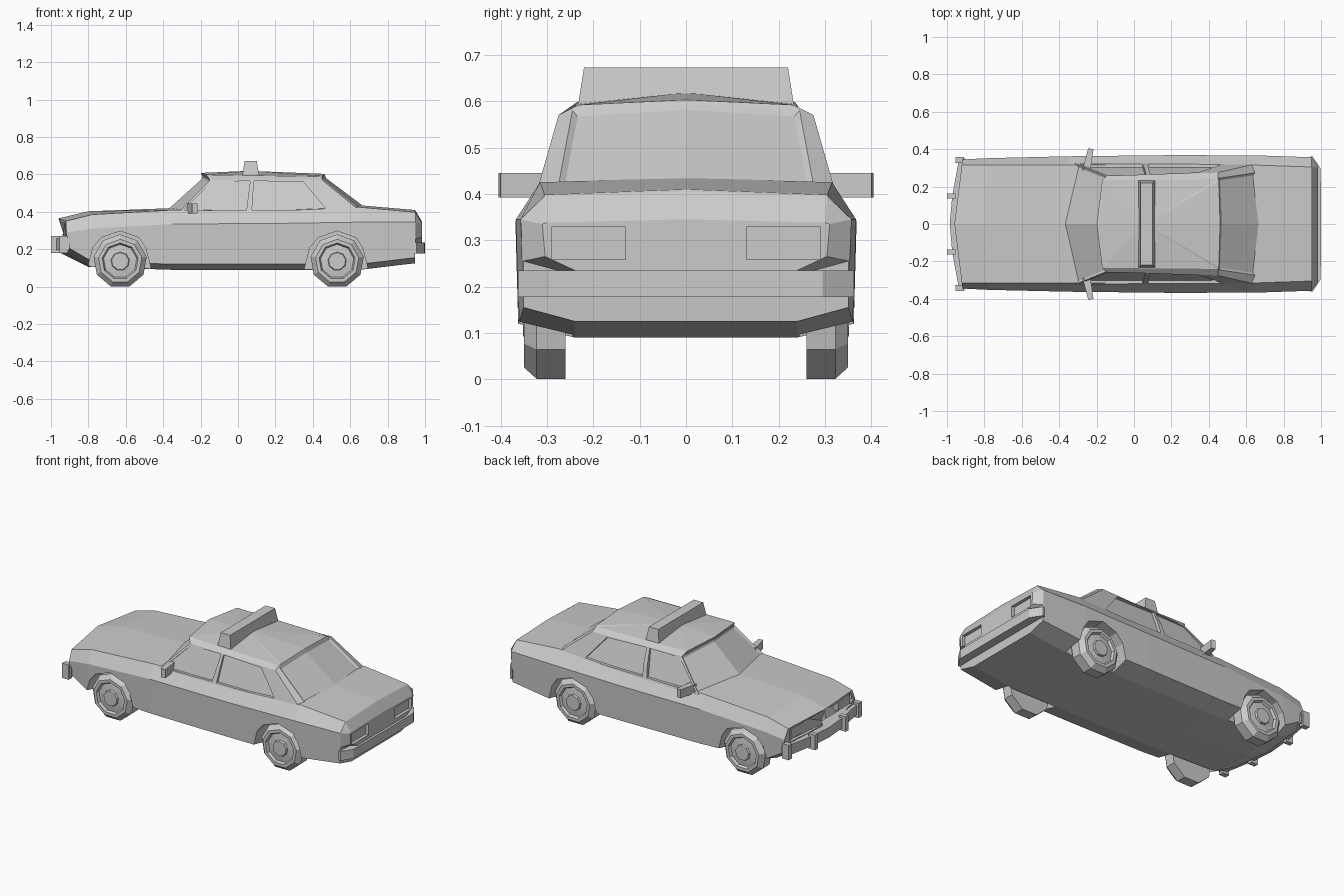
import bpy, bmesh
from math import sin, cos, radians
from mathutils import Vector

if "Cube" in bpy.data.objects:
    bpy.data.objects.remove(bpy.data.objects["Cube"])


def finish(bm, name):
    bmesh.ops.recalc_face_normals(bm, faces=bm.faces)
    me = bpy.data.meshes.new(name)
    bm.to_mesh(me)
    bm.free()
    ob = bpy.data.objects.new(name, me)
    bpy.context.collection.objects.link(ob)
    return ob


def loft(rings):
    """Skin closed rings of equal length and cap both ends."""
    bm = bmesh.new()
    vs = [[bm.verts.new(p) for p in r] for r in rings]
    n = len(vs[0])
    for a, b in zip(vs, vs[1:]):
        for i in range(n):
            j = (i + 1) % n
            bm.faces.new((a[i], a[j], b[j], b[i]))
    bm.faces.new(vs[0])
    bm.faces.new(vs[-1])
    return bm


def prism(name, pts, vec):
    v = Vector(vec)
    return finish(loft([pts, [Vector(p) + v for p in pts]]), name)


def box(name, x0, x1, y0, y1, z0, z1):
    return prism(name, [(x0, y0, z0), (x1, y0, z0), (x1, y1, z0), (x0, y1, z0)],
                 (0, 0, z1 - z0))


def mirror_ring(half):
    """Half ring from centre line to centre line, completed across y."""
    return half + [(x, -y, z) for x, y, z in reversed(half[1:-1])]


def cut(ob, cutter):
    m = ob.modifiers.new("cut", 'BOOLEAN')
    m.operation = 'DIFFERENCE'
    m.solver = 'EXACT'
    m.object = cutter
    bpy.context.view_layer.objects.active = ob
    bpy.ops.object.modifier_apply(modifier=m.name)
    bpy.data.objects.remove(cutter)


# Lower body: x, half width, bottom z, crease z, shoulder y, shoulder z, top z, bow
sections = [
    (-0.96, 0.345, 0.185, 0.29, 0.315, 0.35, 0.365, 0.045),
    (-0.80, 0.352, 0.105, 0.31, 0.315, 0.385, 0.403, 0.02),
    (-0.35, 0.362, 0.09, 0.335, 0.315, 0.41, 0.42, 0),
    (0.20, 0.368, 0.09, 0.338, 0.32, 0.405, 0.43, 0),
    (0.65, 0.367, 0.09, 0.345, 0.315, 0.425, 0.435, 0),
    (0.945, 0.357, 0.125, 0.345, 0.305, 0.398, 0.41, 0),
    (0.95, 0.357, 0.225, 0.345, 0.305, 0.395, 0.405, 0),
    (0.985, 0.31, 0.235, 0.335, 0.30, 0.338, 0.345, 0),
]
rings = []
for x, w, zb, zc, sy, zs, zt, bow in sections:
    half = [(0, zb), (min(0.24, w), zb), (w - 0.006, zb + 0.03),
            (w, zc), (sy, zs), (0, zt)]
    rings.append(mirror_ring([(x + bow * y / 0.36, y, z) for y, z in half]))
body = finish(loft(rings), "body")

# Wheel wells, tail light pockets and grille pocket
arch = [(-0.19, 0.04), (-0.145, 0.21), (-0.10, 0.262), (0, 0.297),
        (0.10, 0.262), (0.135, 0.21), (0.18, 0.04)]
for s in (1, -1):
    for cx in (-0.63, 0.53):
        cut(body, prism("well", [(cx + x, s * 0.245, z) for x, z in arch],
                        (0, s * 0.3, 0)))
    y0, y1 = sorted((s * 0.13, s * 0.29))
    cut(body, box("tail_pocket", 0.965, 1.1, y0, y1, 0.258, 0.328))
    cut(body, prism("grille_pocket",
                    [(-0.935, s * 0.01, 0.265), (-0.905, s * 0.30, 0.265),
                     (-0.905, s * 0.30, 0.34), (-0.935, s * 0.01, 0.345)],
                    (-0.2, 0, 0)))

# Cabin: stacked rings, crowned roof, inset front and rear glass
low = mirror_ring([(-0.40, 0, 0.40), (-0.32, 0.325, 0.395), (0.665, 0.325, 0.395),
                   (0.655, 0.275, 0.42), (0.69, 0, 0.425)])
mid = mirror_ring([(-0.19, 0, 0.59), (-0.15, 0.255, 0.57), (0.45, 0.275, 0.57),
                   (0.455, 0.245, 0.58), (0.465, 0, 0.595)])
top = mirror_ring([(-0.20, 0, 0.608), (-0.17, 0.235, 0.598), (0.45, 0.24, 0.588),
                   (0.453, 0.23, 0.592), (0.46, 0, 0.603)])
bm = loft([low, mid, top])
bm.faces.ensure_lookup_table()
glass = [[bm.faces[0], bm.faces[7]], [bm.faces[3], bm.faces[4]]]
roof = bm.faces[len(bm.faces) - 1]
bmesh.ops.recalc_face_normals(bm, faces=bm.faces)
crown = bmesh.ops.poke(bm, faces=[roof])["verts"][0]
crown.co = (0.06, 0, 0.619)
for pair in glass:
    bmesh.ops.inset_region(bm, faces=pair, thickness=0.012, depth=-0.008,
                           use_even_offset=True)
cabin = finish(bm, "cabin")

# Side windows recessed into the cabin
front_win = [(-0.295, 0.405), (-0.14, 0.56), (0.065, 0.565), (0.045, 0.41)]
rear_win = [(0.075, 0.41), (0.085, 0.565), (0.35, 0.56), (0.475, 0.41)]
for s in (1, -1):
    for win in (front_win, rear_win):
        pts = [(x, s * (0.306 - 0.33 * (z - 0.4)), z) for x, z in win]
        cut(cabin, prism("window_cut", pts, (0, s * 0.1, 0)))

# Wheels: nine-sided turned profile (y, radius)
profile = [(0.26, 0.144), (0.322, 0.144), (0.35, 0.117), (0.35, 0.098),
           (0.335, 0.09), (0.34, 0.05), (0.352, 0.046), (0.352, 0.03)]
for s, side in ((1, "right"), (-1, "left")):
    for cx, end in ((-0.63, "front"), (0.53, "rear")):
        wheel = [[(cx + r * sin(radians(40 * k)), s * y, 0.136 + r * cos(radians(40 * k)))
                  for k in range(9)] for y, r in profile]
        finish(loft(wheel), f"{end}_{side}_wheel")

# Bumpers: plan outline raised into a bar
prism("front_bumper", mirror_ring([(-0.985, 0, 0.195), (-0.972, 0.15, 0.195),
      (-0.935, 0.35, 0.195), (-0.90, 0.35, 0.195), (-0.90, 0, 0.195)]), (0, 0, 0.062))
prism("rear_bumper", mirror_ring([(0.94, 0, 0.178), (0.94, 0.36, 0.178),
      (0.955, 0.362, 0.178), (0.998, 0.295, 0.178), (1.0, 0, 0.178)]), (0, 0, 0.057))

for s, side in ((1, "right"), (-1, "left")):
    # Bumper guards
    for x, y, h, n in ((-1.0, 0.15, 0.014, "inner"), (-0.955, 0.342, 0.016, "outer")):
        box(f"{n}_guard_{side}", x, x + 0.045, s * y - h, s * y + h, 0.18, 0.272)
    # Headlight
    y0, y1 = sorted((s * 0.17, s * 0.29))
    box(f"headlight_{side}", -0.922, -0.89, y0, y1, 0.275, 0.335)
    # Door mirror
    prism(f"mirror_{side}", [(-0.275, s * 0.29, 0.392), (-0.232, s * 0.29, 0.392),
          (-0.217, s * 0.40, 0.392), (-0.245, s * 0.405, 0.392)], (0, 0, 0.053))

# Roof light bar, tapered upward
finish(loft([[(0.068 + a * hx, b * hy, z) for a, b in ((-1, -1), (1, -1), (1, 1), (-1, 1))]
             for hx, hy, z in ((0.046, 0.233, 0.59), (0.032, 0.22, 0.673))]), "roof_light")
